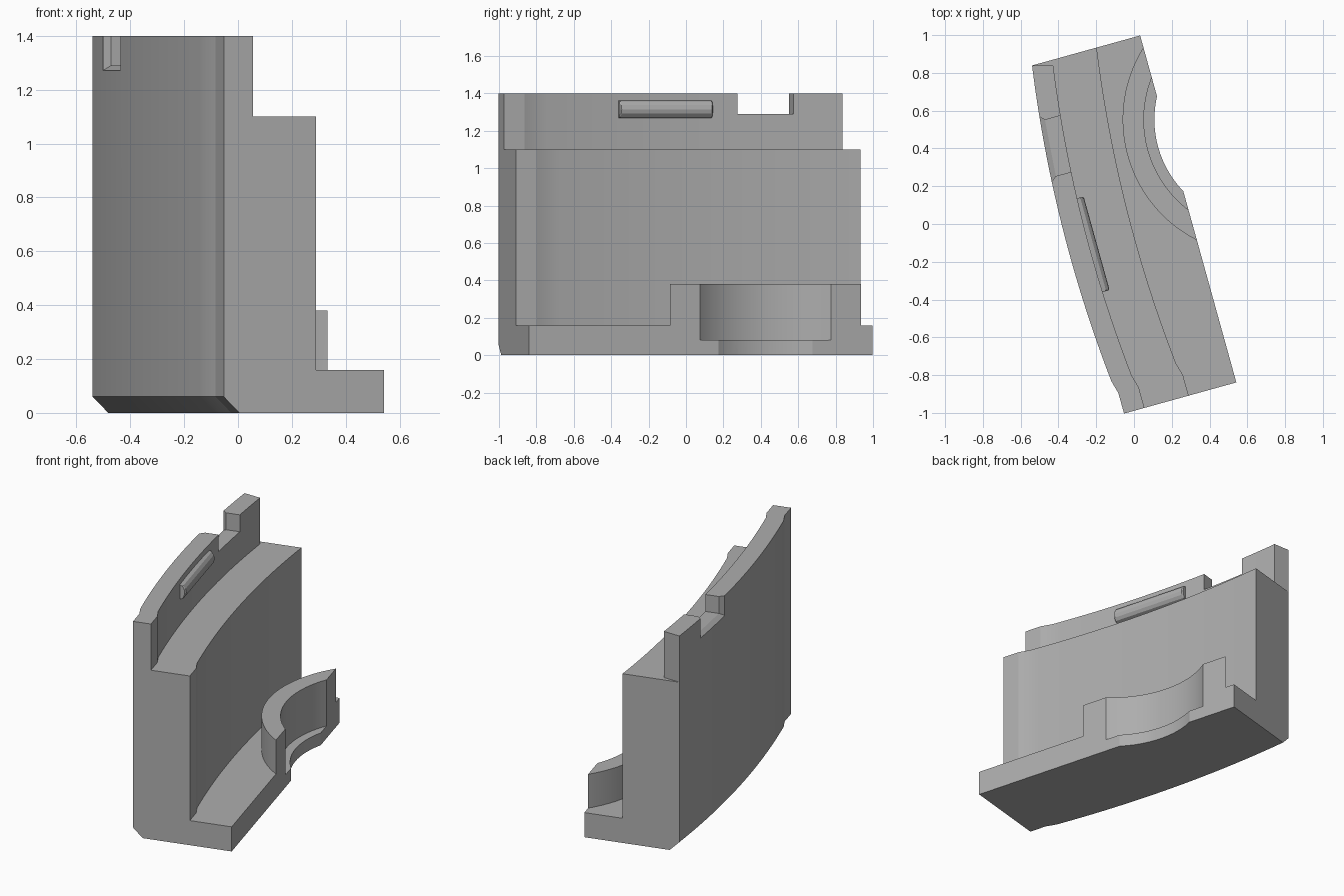
import bpy, bmesh, math

if "Cube" in bpy.data.objects:
    bpy.data.objects.remove(bpy.data.objects["Cube"])

ANGLE = math.radians(15.5)     # the whole part is turned about z
END = 0.953                    # half length along the part
EDGE = 0.298                   # straight inner edge of the base
CU, CV = 0.78, 0.358           # centre of the round cradle

grey = bpy.data.materials.new("mid_grey")
grey.diffuse_color = (0.42, 0.42, 0.42, 1)
grey.use_nodes = True
grey.node_tree.nodes["Principled BSDF"].inputs["Base Color"].default_value = grey.diffuse_color


def loft(name, sections, turn=True):
    """Solid through equal-length closed loops of (u, v, z) points."""
    bm = bmesh.new()
    rings = [[bm.verts.new(p) for p in s] for s in sections]
    n = len(rings[0])
    for a, b in zip(rings, rings[1:]):
        for i in range(n):
            j = (i + 1) % n
            bm.faces.new((a[i], a[j], b[j], b[i]))
    bm.faces.new(rings[0][::-1])
    bm.faces.new(rings[-1])
    bmesh.ops.recalc_face_normals(bm, faces=bm.faces)
    me = bpy.data.meshes.new(name)
    bm.to_mesh(me)
    bm.free()
    me.materials.append(grey)
    ob = bpy.data.objects.new(name, me)
    bpy.context.collection.objects.link(ob)
    if turn:
        ob.rotation_euler.z = ANGLE
    return ob


def prism(name, outline, z0, z1, turn=True):
    return loft(name, [[(u, v, z) for u, v in outline] for z in (z0, z1)], turn)


def circle(r, a0=0.0, a1=2 * math.pi, n=96):
    return [(CU + r * math.cos(a0 + (a1 - a0) * i / n),
             CV + r * math.sin(a0 + (a1 - a0) * i / n)) for i in range(n)]


def combine(target, tool, operation):
    bpy.context.view_layer.update()
    bpy.context.view_layer.objects.active = target
    mod = target.modifiers.new("combine", 'BOOLEAN')
    mod.operation, mod.solver, mod.object = operation, 'EXACT', tool
    bpy.ops.object.modifier_apply(modifier=mod.name)
    bpy.data.objects.remove(tool)


# Curved wall with stepped rim and base, lofted along its length
def section(v, bow):
    o, r, b = -0.372 + bow, -0.26 + bow, -0.017 + bow
    return [(u, v, z) for u, z in (
        (o + 0.06, 0), (o, 0.06), (o, 1.4), (r, 1.4), (r, 1.1),
        (b, 1.1), (b, 0.16), (EDGE, 0.16), (EDGE, 0))]


N = 28
stations = [(-END, 0.053), (-0.84, 0.053)]     # short straight front end
for i in range(N + 1):
    v = -0.77 + (END + 0.77) * i / N
    stations.append((v, (v + 0.08) ** 2 / 14))
wall = loft("curved_wall", [section(v, b) for v, b in stations])

# Round cradle standing on the base
half = math.acos((CU - EDGE) / 0.716)
arc = circle(0.716, math.pi - half, math.pi + half, 48)
arc.append((EDGE, CV - 0.716 * math.sin(half)))
combine(wall, prism("cradle", arc, 0.1, 0.38), 'UNION')
combine(wall, prism("cradle_recess", circle(0.604), 0.08, 0.6), 'DIFFERENCE')
combine(wall, prism("cradle_hole", circle(0.548), -0.1, 0.2), 'DIFFERENCE')

# Rim end trimmed square to y
combine(wall, prism("rim_trim", [(-0.8, 0.838), (0.3, 0.838), (0.3, 1.2), (-0.8, 1.2)],
                    1.1, 1.6, turn=False), 'DIFFERENCE')


# Notch through the rim, flared on the outer side
def notch(u0, v0, u1, v1, z):
    return [(u0, v0, z), (u1, v1, z), (u1, v1, 1.6), (u0, v0, 1.6)]


combine(wall, loft("rim_notch", [notch(-0.395, 0.305, -0.36, 0.711, 1.25),
                                 notch(-0.331, 0.355, -0.307, 0.657, 1.29),
                                 notch(-0.1, 0.355, -0.1, 0.657, 1.29)]), 'DIFFERENCE')


# Rounded bead on the inner face of the rim
def bead(v, depth):
    pts = [(-0.275, v, 1.268), (-0.275, v, 1.362)]
    for i in range(7):
        a = math.pi / 2 - math.pi * i / 6
        pts.append((-0.256 + depth * math.cos(a), v, 1.315 + 0.047 * math.sin(a)))
    return pts


combine(wall, loft("rim_bead", [bead(-0.303, 0.03), bead(-0.296, 0.038),
                                bead(0.205, 0.038), bead(0.212, 0.03)]), 'UNION')

bpy.ops.object.select_all(action='DESELECT')
wall.select_set(True)
bpy.context.view_layer.objects.active = wall
bpy.ops.object.shade_smooth_by_angle(angle=math.radians(10))
